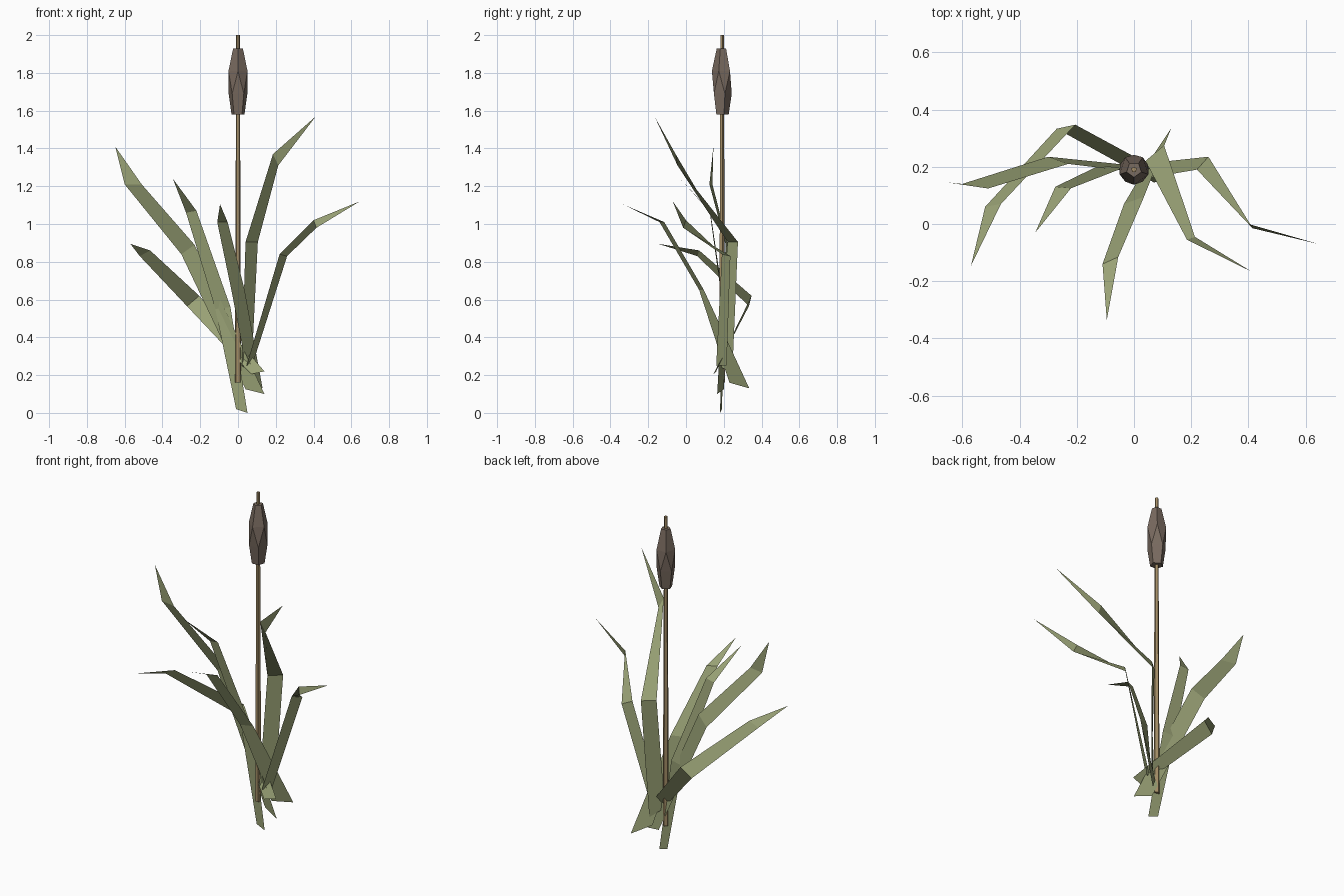
import bpy, bmesh, math

STEM_Y = 0.19


def material(name, rgb):
    m = bpy.data.materials.new(name)
    m.diffuse_color = (*rgb, 1)
    return m


GREEN = material("leaf_green", (0.32, 0.36, 0.18))
TAN = material("stem_tan", (0.36, 0.26, 0.13))
BROWN = material("head_brown", (0.19, 0.145, 0.115))


def add_object(name, bm, mat):
    me = bpy.data.meshes.new(name)
    bm.to_mesh(me)
    bm.free()
    me.materials.append(mat)
    ob = bpy.data.objects.new(name, me)
    bpy.context.collection.objects.link(ob)
    return ob


def rings_hull(name, rings, sides, mat):
    """Convex faceted solid from (z, radius, turn) rings around the stem axis."""
    bm = bmesh.new()
    for z, r, turn in rings:
        for i in range(sides):
            a = math.tau * (i + turn) / sides
            bm.verts.new((r * math.sin(a), STEM_Y + r * math.cos(a), z))
    bmesh.ops.convex_hull(bm, input=bm.verts[:])
    bmesh.ops.recalc_face_normals(bm, faces=bm.faces[:])
    return add_object(name, bm, mat)


def leaf(name, left, right, tip):
    """Bent flat blade: left and right edges from base upwards, then a point."""
    bm = bmesh.new()
    lv = [bm.verts.new(p) for p in left]
    rv = [bm.verts.new(p) for p in right]
    t = bm.verts.new(tip)
    for i in range(len(lv) - 1):
        bm.faces.new((lv[i], rv[i], rv[i + 1], lv[i + 1]))
    bm.faces.new((lv[-1], rv[-1], t))
    return add_object(name, bm, GREEN)


# Stem and seed head
rings_hull("stem", [(0.16, 0.017, 0), (2.0, 0.010, 0)], 5, TAN)
rings_hull("seed_head", [(1.58, 0.036, 0), (1.69, 0.052, 0),
                         (1.81, 0.053, 0.5), (1.93, 0.027, 0.5)], 5, BROWN)

# Leaves
leaf("leaf_left_tall",
     [(0.04, 0.20, 0.125), (-0.30, 0.235, 0.84), (-0.60, 0.14, 1.21)],
     [(0.14, 0.165, 0.10), (-0.23, 0.21, 0.89), (-0.51, 0.124, 1.21)],
     (-0.65, 0.145, 1.41))
leaf("leaf_left_inner",
     [(-0.01, 0.19, 0.02), (-0.12, 0.205, 0.55), (-0.275, 0.13, 1.06)],
     [(0.05, 0.18, 0.0), (-0.04, 0.195, 0.56), (-0.22, 0.125, 1.07)],
     (-0.345, -0.03, 1.24))
leaf("leaf_left_low",
     [(0.07, 0.145, 0.205), (-0.27, 0.333, 0.565), (-0.52, 0.06, 0.83)],
     [(0.14, 0.16, 0.22), (-0.205, 0.347, 0.62), (-0.465, 0.07, 0.86)],
     (-0.57, -0.147, 0.895))
leaf("leaf_front",
     [(0.06, 0.23, 0.16), (-0.035, 0.07, 0.65), (-0.11, -0.14, 1.01)],
     [(0.13, 0.335, 0.13), (0.035, 0.095, 0.65), (-0.055, -0.115, 1.01)],
     (-0.095, -0.336, 1.105))
leaf("leaf_right_low",
     [(0.045, 0.16, 0.25), (0.22, 0.19, 0.84), (0.40, 0.0, 1.02)],
     [(0.075, 0.215, 0.25), (0.26, 0.235, 0.83), (0.415, -0.015, 0.98)],
     (0.645, -0.07, 1.12))
leaf("leaf_right_tall",
     [(0.02, 0.17, 0.25), (0.04, 0.22, 0.905), (0.185, -0.055, 1.37)],
     [(0.07, 0.245, 0.21), (0.105, 0.275, 0.905), (0.213, -0.045, 1.31)],
     (0.412, -0.167, 1.57))
